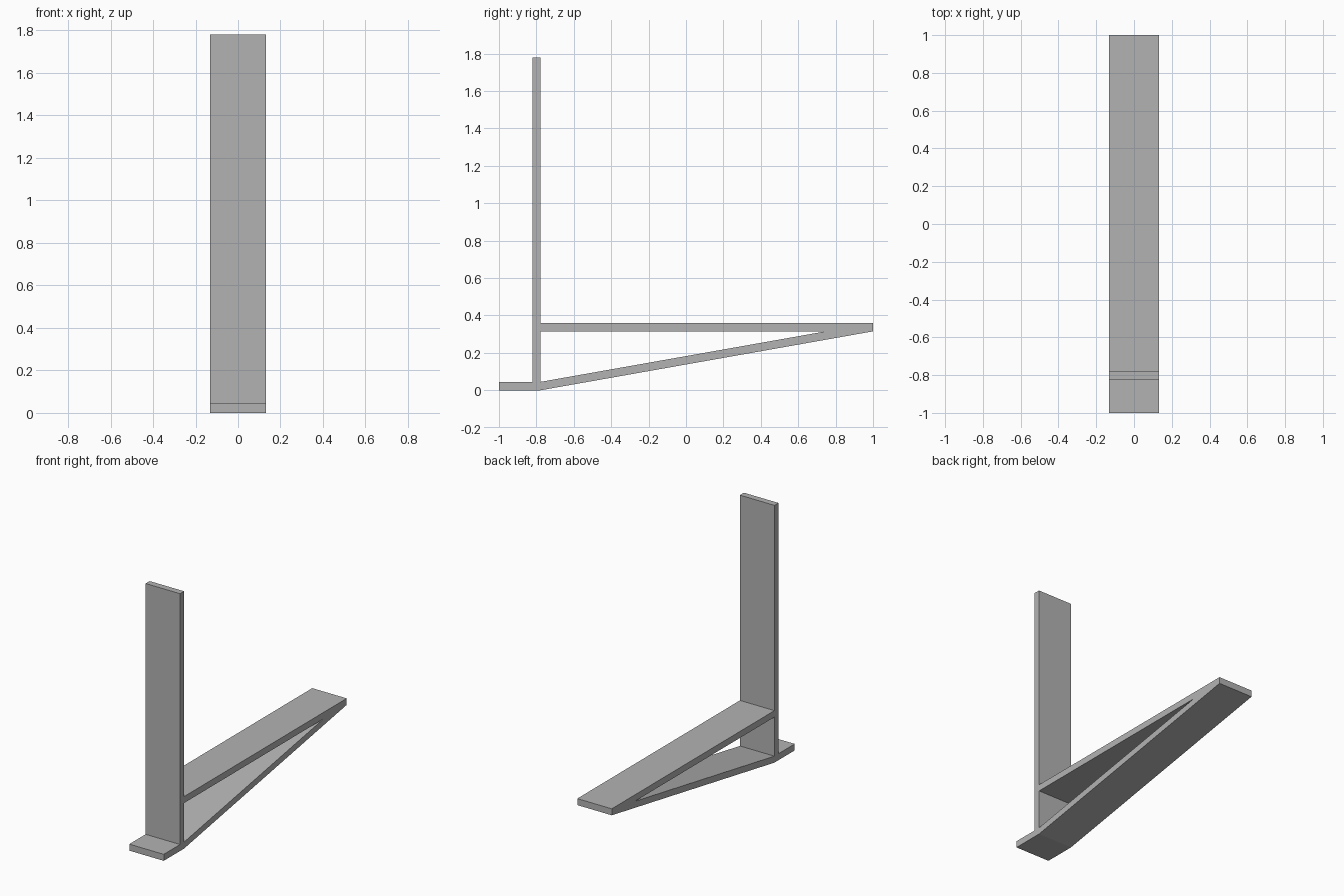
import bpy
from mathutils import Matrix

cube = bpy.data.objects.get("Cube")
if cube:
    bpy.data.objects.remove(cube, do_unlink=True)

HALF_WIDTH = 0.132
FOOT_H = 0.045                      # thickness of foot and boards
WALL_FRONT, WALL_BACK = -0.822, -0.778
SHELF_LOW, SHELF_TOP = 0.315, 0.36
WALL_TOP = 1.78

grey = bpy.data.materials.new("plain_grey")
grey.use_nodes = True
grey.diffuse_color = (0.45, 0.45, 0.45, 1)
grey.node_tree.nodes["Principled BSDF"].inputs["Base Color"].default_value = (0.45, 0.45, 0.45, 1)

# Side profile: foot, sloping brace, shelf and upright in one outline
outline = [(-1, 0), (WALL_BACK, 0), (1, SHELF_LOW), (1, SHELF_TOP),
           (WALL_BACK, SHELF_TOP), (WALL_BACK, WALL_TOP), (WALL_FRONT, WALL_TOP),
           (WALL_FRONT, FOOT_H), (-1, FOOT_H)]
# Triangular opening between brace and shelf
opening = [(WALL_BACK, FOOT_H), (WALL_BACK, SHELF_LOW), (0.747, SHELF_LOW)]

curve = bpy.data.curves.new("bracket_profile", "CURVE")
curve.dimensions = "2D"
curve.fill_mode = "BOTH"
curve.extrude = HALF_WIDTH
for points in (outline, opening):
    spline = curve.splines.new("POLY")
    spline.points.add(len(points) - 1)
    for point, (y, z) in zip(spline.points, points):
        point.co = (y, z, 0, 1)
    spline.use_cyclic_u = True

# Turn the extruded profile into a mesh standing upright, its width along x
helper = bpy.data.objects.new("profile_helper", curve)
bpy.context.collection.objects.link(helper)
bpy.context.view_layer.update()
evaluated = helper.evaluated_get(bpy.context.evaluated_depsgraph_get())
mesh = bpy.data.meshes.new_from_object(evaluated)
bpy.data.objects.remove(helper, do_unlink=True)
mesh.transform(Matrix(((0, 0, 1, 0), (1, 0, 0, 0), (0, 1, 0, 0), (0, 0, 0, 1))))
mesh.materials.clear()
mesh.materials.append(grey)
mesh.shade_flat()

bracket = bpy.data.objects.new("braced_shelf_bracket", mesh)
bpy.context.collection.objects.link(bracket)
